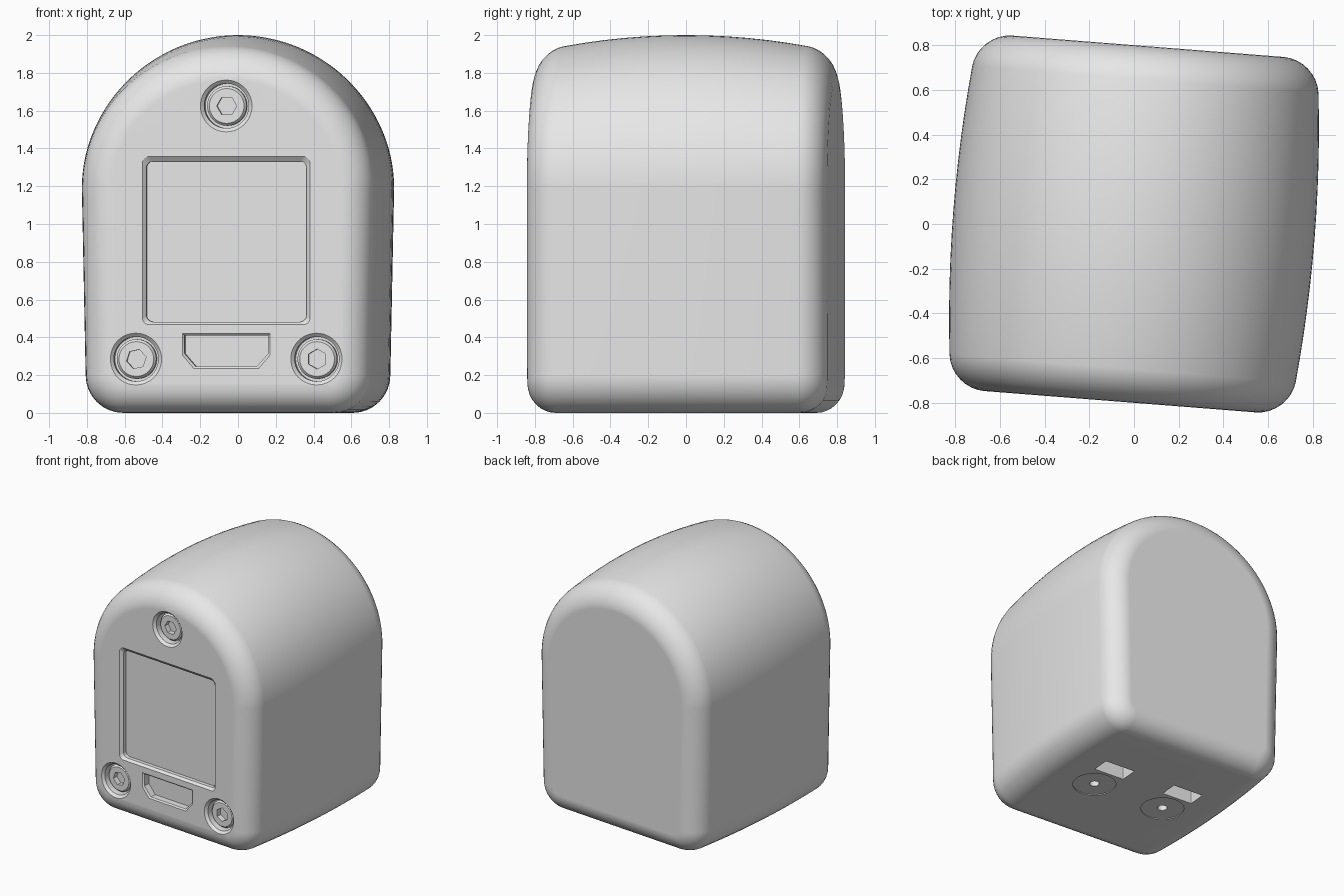
import bpy, bmesh
from math import sin, cos, pi, radians

if "Cube" in bpy.data.objects:
    bpy.data.objects.remove(bpy.data.objects["Cube"], do_unlink=True)

FACE = 0.797      # half depth of the housing
FILLET = 0.15     # rounding around the front and back faces
TURN = radians(-4.5)

grey = bpy.data.materials.new("light grey")
grey.use_nodes = True
grey.diffuse_color = (0.8, 0.8, 0.8, 1)
grey.node_tree.nodes["Principled BSDF"].inputs["Base Color"].default_value = (0.8, 0.8, 0.8, 1)


def loft(name, rings):
    """Closed skin through rings of equal point count, capped at both ends."""
    bm = bmesh.new()
    loops = [[bm.verts.new(p) for p in ring] for ring in rings]
    n = len(loops[0])
    for a, b in zip(loops, loops[1:]):
        for i in range(n):
            j = (i + 1) % n
            bm.faces.new((a[i], a[j], b[j], b[i]))
    bm.faces.new(loops[0])
    bm.faces.new(loops[-1])
    bmesh.ops.recalc_face_normals(bm, faces=bm.faces)
    mesh = bpy.data.meshes.new(name)
    bm.to_mesh(mesh)
    bm.free()
    mesh.materials.append(grey)
    obj = bpy.data.objects.new(name, mesh)
    bpy.context.collection.objects.link(obj)
    return obj


def activate(obj):
    bpy.ops.object.select_all(action='DESELECT')
    obj.select_set(True)
    bpy.context.view_layer.objects.active = obj


def cut(target, cutter):
    cutter.hide_render = True
    mod = target.modifiers.new("cut", 'BOOLEAN')
    mod.operation, mod.solver, mod.object = 'DIFFERENCE', 'EXACT', cutter
    activate(target)
    bpy.ops.object.modifier_apply(modifier=mod.name)
    bpy.data.objects.remove(cutter, do_unlink=True)


def arc(cx, cz, rx, rz, start, end, steps):
    angles = [radians(start + (end - start) * i / steps) for i in range(steps + 1)]
    return [(cx + rx * cos(a), cz + rz * sin(a)) for a in angles]


def circle(cx, cz, r):
    return arc(cx, cz, r, r, 0, 360, 48)[:-1]


def hexagon(cx, cz, r, turn):
    """Hexagon sampled with as many points as a circle."""
    pts = []
    for i in range(48):
        deg = i * 7.5
        d = r * cos(pi / 6) / cos(radians(deg % 60 - 30))
        a = radians(deg + turn)
        pts.append((cx + d * cos(a), cz + d * sin(a)))
    return pts


def rounded_rect(cx, cz, w, h, r):
    pts = []
    for k, (sx, sz) in enumerate([(1, 1), (-1, 1), (-1, -1), (1, -1)]):
        pts += arc(cx + sx * (w - r), cz + sz * (h - r), r, r, 90 * k, 90 * k + 90, 6)
    return pts


def front(pts, depth):
    return [(x, -FACE + depth, z) for x, z in pts]


def under(pts, z):
    return [(x, y, z) for x, y in pts]


def arch_section(y, inset):
    """Arched outline, crowned towards the middle of the depth."""
    w = 0.81 - 0.08 * y * y - inset
    h = 0.81 - 0.14 * y * y - inset
    r = 0.2 - inset
    foot = w - 0.02
    pts = arc(0, 1.19, w, h, 0, 180, 56)
    pts += arc(-foot + r, 0.2, r, r, 180, 270, 8)
    pts += arc(foot - r, 0.2, r, r, 270, 360, 8)
    return [(x, y, z) for x, z in pts]


# Housing: crowned arch with rounded front and back edges
straight = FACE - FILLET
half = [(straight * i / 6, 0) for i in range(1, 7)]
for i in range(1, 9):
    t = pi / 2 * i / 8
    half.append((straight + FILLET * sin(t), FILLET * (1 - cos(t))))
sections = [(-y, d) for y, d in reversed(half)] + [(0, 0)] + half
housing = loft("housing", [arch_section(y, d) for y, d in sections])

# Screen recess with a chamfered rim
outer = rounded_rect(0, 0.912, 0.445, 0.445, 0.035)
inner = rounded_rect(0, 0.907, 0.425, 0.425, 0.035)
cut(housing, loft("screen_cutter", [front(outer, -0.1), front(outer, 0),
                                    front(inner, 0.02), front(inner, 0.05)]))


# Connector port, tapered at its lower corners
def port(grow):
    w, top, low = 0.222 + grow, 0.41 + grow, 0.245 - grow
    return [(-w, top), (w, top), (w, low + 0.07), (w - 0.06, low), (-w + 0.06, low), (-w, low + 0.07)]


cut(housing, loft("port_cutter", [front(port(0.01), -0.1), front(port(0.01), 0),
                                  front(port(0), 0.01), front(port(0), 0.06)]))

# Counterbored holes, each with a socket head bolt
parts = [housing]
for name, x, z, turn in [("top_bolt", 0, 1.625, 0),
                         ("right_bolt", -0.48, 0.285, 12),
                         ("left_bolt", 0.48, 0.285, 30)]:
    wide, bore = circle(x, z, 0.137), circle(x, z, 0.118)
    cut(housing, loft("bore_cutter", [front(wide, -0.1), front(wide, 0),
                                      front(bore, 0.018), front(bore, 0.09)]))
    head, crown = circle(x, z, 0.105), circle(x, z, 0.092)
    socket = hexagon(x, z, 0.053, turn)
    parts.append(loft(name, [front(head, 0.1), front(head, 0.05), front(crown, 0.035),
                             front(socket, 0.035), front(socket, 0.075)]))

# Underside: strap slots, shallow round recesses and screw holes
for side in (-1, 1):
    x = side * 0.3
    for shape, depth in [(rounded_rect(x, 0.18, 0.125, 0.07, 0.005), 0.3),
                         (circle(x, -0.07, 0.155), 0.006),
                         (circle(x, -0.07, 0.035), 0.08)]:
        cut(housing, loft("under_cutter", [under(shape, -0.1), under(shape, depth)]))

# Shading and the slight turn of the whole assembly
for obj in parts:
    activate(obj)
    bpy.ops.object.shade_smooth_by_angle(angle=radians(30))
    weighted = obj.modifiers.new("even_shading", 'WEIGHTED_NORMAL')
    weighted.keep_sharp = True
    obj.rotation_euler.z = TURN
